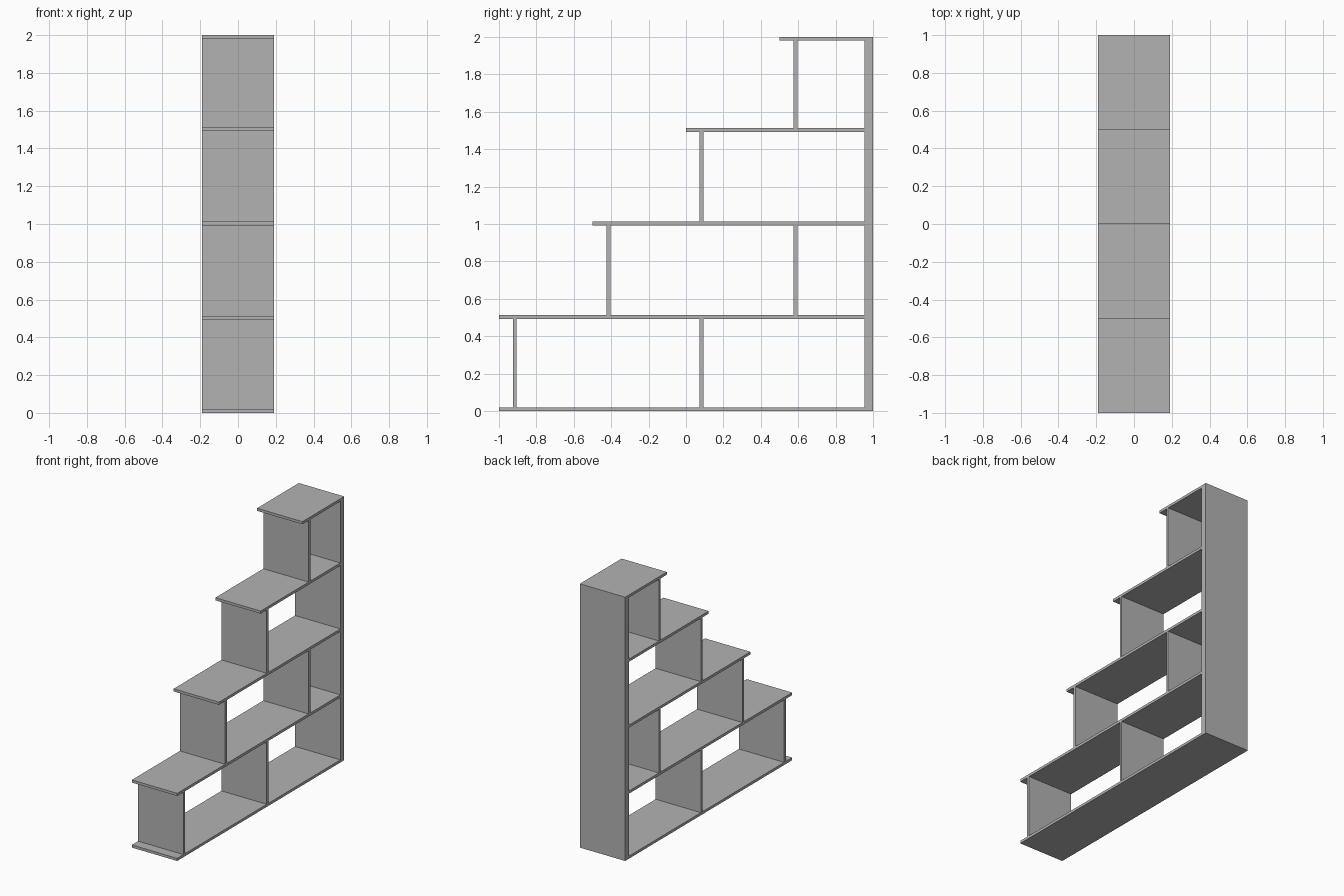
import bpy

cube = bpy.data.objects.get("Cube")
if cube:
    bpy.data.objects.remove(cube, do_unlink=True)

grey = bpy.data.materials.new("plain_grey")
grey.use_nodes = True
colour = (0.45, 0.45, 0.45, 1)
grey.diffuse_color = colour
grey.node_tree.nodes["Principled BSDF"].inputs["Base Color"].default_value = colour

WIDTH = 0.38
BOARD = 0.02
BACK_Y = 0.955


def board(name, y0, y1, z0, z1):
    """Full-width flat board spanning the given depth and height."""
    bpy.ops.mesh.primitive_cube_add(size=1, location=(0, (y0 + y1) / 2, (z0 + z1) / 2))
    obj = bpy.context.object
    obj.name = name
    obj.scale = (WIDTH, y1 - y0, z1 - z0)
    bpy.ops.object.transform_apply(location=False, rotation=False, scale=True)
    obj.data.materials.append(grey)


# Thick back panel
board("back_panel", BACK_Y, 1, 0, 2)

# Shelves stepping back as they rise: front edge, underside height
shelves = [(-1, 0), (-1, 0.493), (-0.5, 0.993), (0, 1.493), (0.5, 2 - BOARD)]
for i, (front, z) in enumerate(shelves):
    board(f"shelf_{i + 1}", front, BACK_Y, z, z + BOARD)

# Upright dividers standing on each shelf
dividers = [(-0.915, 0.083), (-0.415, 0.585), (0.083,), (0.585,)]
for i, row in enumerate(dividers):
    bottom, top = shelves[i][1] + BOARD, shelves[i + 1][1]
    for j, y in enumerate(row):
        board(f"divider_{i + 1}_{j + 1}", y - BOARD / 2, y + BOARD / 2, bottom, top)
